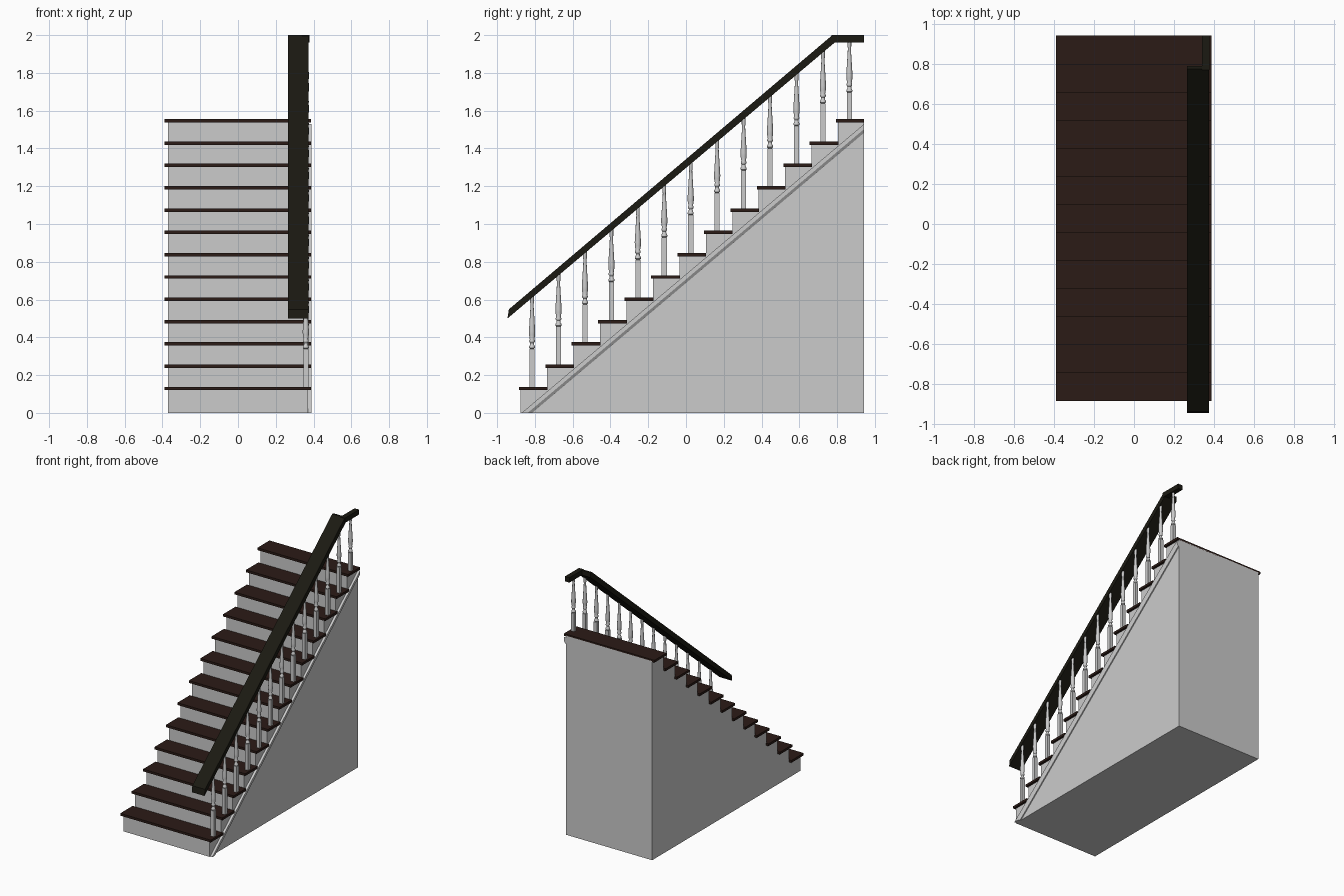
import bpy, bmesh, math

if "Cube" in bpy.data.objects:
    bpy.data.objects.remove(bpy.data.objects["Cube"])

STEPS, RUN, RISE = 13, 0.14, 0.1181
Y0, Z0 = -0.875, 0.138          # first riser, first tread top
SLOPE = RISE / RUN


def material(name, rgb):
    m = bpy.data.materials.new(name)
    m.diffuse_color = (*rgb, 1)
    m.use_nodes = True
    m.node_tree.nodes["Principled BSDF"].inputs["Base Color"].default_value = m.diffuse_color
    return m


wood = material("tread_wood", (0.024, 0.011, 0.008))
dark = material("rail_wood", (0.011, 0.010, 0.006))


def finish(bm, name, mat=None):
    bmesh.ops.recalc_face_normals(bm, faces=bm.faces)
    me = bpy.data.meshes.new(name)
    bm.to_mesh(me)
    bm.free()
    ob = bpy.data.objects.new(name, me)
    bpy.context.collection.objects.link(ob)
    if mat:
        me.materials.append(mat)
    return ob


def prism(name, outline, x0, x1, mat=None):
    """Extrude a (y, z) outline along x."""
    bm = bmesh.new()
    f = bm.faces.new([bm.verts.new((x0, y, z)) for y, z in outline])
    ext = bmesh.ops.extrude_face_region(bm, geom=[f])
    bmesh.ops.translate(bm, vec=(x1 - x0, 0, 0),
                        verts=[v for v in ext["geom"] if isinstance(v, bmesh.types.BMVert)])
    return finish(bm, name, mat)


def loft(bm, rings):
    """Skin a list of equal-length point rings and cap both ends."""
    vs = [[bm.verts.new(p) for p in r] for r in rings]
    n = len(vs[0])
    for a, b in zip(vs, vs[1:]):
        for i in range(n):
            bm.faces.new((a[i], a[(i + 1) % n], b[(i + 1) % n], b[i]))
    bm.faces.new(vs[0][::-1])
    bm.faces.new(vs[-1])


# Solid stepped body
outline = [(0.943, 0), (Y0, 0)]
for i in range(STEPS):
    top = Z0 + i * RISE - 0.012
    outline.append((Y0 + i * RUN, top))
    outline.append((Y0 + (i + 1) * RUN if i < STEPS - 1 else 0.943, top))
prism("stair_body", outline, -0.37, 0.37)

# Treads with a small nosing
for i in range(STEPS):
    y, z = Y0 + i * RUN, Z0 + i * RISE
    y1 = min(y + RUN + 0.002, 0.943)
    prism(f"tread_{i + 1}", [(y - 0.01, z - 0.018), (y1, z - 0.018), (y1, z), (y - 0.01, z)],
          -0.39, 0.387, wood)

# Sloping moulding on the right side
bm = bmesh.new()
section = [(0.365, -0.87), (0.388, -0.87), (0.388, -0.838), (0.378, -0.815), (0.365, -0.815)]
loft(bm, [[(x, y, 0) for x, y in section],
          [(x, 0.943, (0.943 - y) * SLOPE) for x, y in section]])
finish(bm, "side_moulding")

# Handrail: wide sloped board and narrow level end
prism("handrail", [(-0.945, 0.50), (0.79, 1.963), (0.79, 2.0), (0.775, 2.0), (-0.938, 0.548)],
      0.265, 0.374, dark)
prism("handrail_end", [(0.77, 1.962), (0.943, 1.962), (0.943, 2.0), (0.77, 2.0)],
      0.34, 0.378, dark)

# Balusters: square foot, then turned rings and a tapering vase
turned = [(0.010, 0.0), (0.016, 0.006), (0.016, 0.014), (0.011, 0.022), (0.010, 0.032),
          (0.015, 0.039), (0.015, 0.045), (0.012, 0.052), (0.016, 0.075), (0.0165, 0.095),
          (0.014, 0.135), (0.010, 0.20), (0.008, 0.235), (0.010, 0.245), (0.010, 0.29)]
BX, S = 0.359, 0.0135
for i in range(STEPS):
    y, z = -0.815 + i * RUN, Z0 + i * RISE
    last = i == STEPS - 1
    foot = 0.14 if last else 0.20
    bm = bmesh.new()
    square = [(-S, -S), (S, -S), (S, S), (-S, S)]
    loft(bm, [[(BX + a, y + b, z + h) for a, b in square] for h in (-0.005, foot)])
    loft(bm, [[(BX + r * math.cos(k * math.pi / 6), y + r * math.sin(k * math.pi / 6), z + foot + h)
               for k in range(12)] for r, h in turned])
    ob = finish(bm, f"baluster_{i + 1}")
    bpy.context.view_layer.objects.active = ob
    ob.select_set(True)
    bpy.ops.object.shade_smooth_by_angle(angle=math.radians(40))
    ob.select_set(False)
